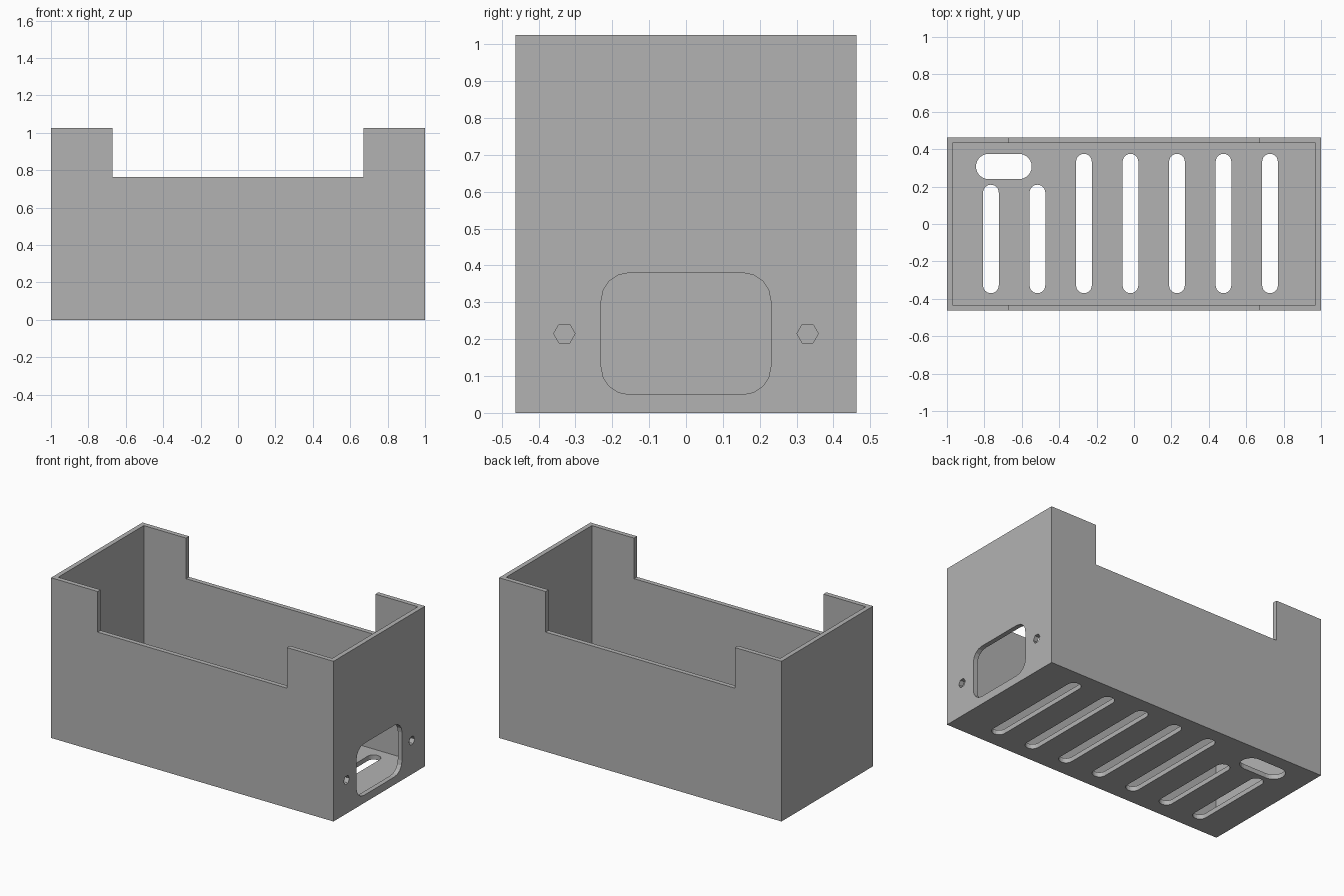
import bpy, bmesh
from math import sin, cos, pi
from mathutils import Vector

cube = bpy.data.objects.get("Cube")
if cube:
    bpy.data.objects.remove(cube, do_unlink=True)

W, D, H = 2.0, 0.925, 1.025      # outer size
WALL = 0.03

grey = bpy.data.materials.new("plain_grey")
grey.use_nodes = True
colour = (0.45, 0.45, 0.45, 1)
grey.diffuse_color = colour
grey.node_tree.nodes["Principled BSDF"].inputs["Base Color"].default_value = colour


def rounded(u0, u1, v0, v1, r, steps):
    """Outline of a rectangle with rounded corners."""
    corners = [(u1 - r, v1 - r), (u0 + r, v1 - r), (u0 + r, v0 + r), (u1 - r, v0 + r)]
    points = []
    for i, (u, v) in enumerate(corners):
        for s in range(steps + 1):
            a = (i + s / steps) * pi / 2
            p = (u + r * cos(a), v + r * sin(a))
            if not points or (Vector(p) - Vector(points[-1])).length > 1e-5:
                points.append(p)
    if (Vector(points[0]) - Vector(points[-1])).length < 1e-5:
        points.pop()
    return points


def rectangle(u0, u1, v0, v1):
    return [(u0, v0), (u1, v0), (u1, v1), (u0, v1)]


def prism(bm, outline, axis, a, b):
    """Extrude an outline from a to b along x, y or z."""
    place = {"x": lambda u, v: (a, u, v),
             "y": lambda u, v: (u, a, v),
             "z": lambda u, v: (u, v, a)}[axis]
    face = bm.faces.new([bm.verts.new(place(u, v)) for u, v in outline])
    top = bmesh.ops.extrude_face_region(bm, geom=[face])["geom"]
    step = Vector([(b - a) * (axis == k) for k in "xyz"])
    bmesh.ops.translate(bm, vec=step, verts=[g for g in top if isinstance(g, bmesh.types.BMVert)])


def make(name, solids):
    bm = bmesh.new()
    for solid in solids:
        prism(bm, *solid)
    bmesh.ops.recalc_face_normals(bm, faces=bm.faces)
    mesh = bpy.data.meshes.new(name)
    bm.to_mesh(mesh)
    bm.free()
    mesh.materials.append(grey)
    obj = bpy.data.objects.new(name, mesh)
    bpy.context.collection.objects.link(obj)
    return obj


box = make("enclosure_box", [(rectangle(-W / 2, W / 2, -D / 2, D / 2), "z", 0, H)])

# Hollow inside, open at the top
cavity = [(rectangle(-W / 2 + WALL, W / 2 - WALL, -D / 2 + WALL, D / 2 - WALL), "z", WALL, H + 0.2)]

# Wide notch through the front and back rims
notch = [(rectangle(-0.67, 0.67, 0.765, H + 0.1), "y", -0.6, 0.6)]

# Floor vents: two short, five long, and one sideways slot
vents = []
for i in range(7):
    x = -0.765 + i * 0.2487
    end = 0.21 if i < 2 else 0.375
    vents.append((rounded(x - 0.042, x + 0.042, -0.37, end, 0.0418, 6), "z", -0.1, 0.1))
vents.append((rounded(-0.845, -0.547, 0.24, 0.375, 0.067, 6), "z", -0.1, 0.1))

# Socket opening with a hexagonal screw hole on each side
socket = [(rounded(-0.23, 0.23, 0.05, 0.38, 0.075, 4), "x", 0.9, 1.1)]
for y in (-0.33, 0.33):
    hexagon = [(y + 0.029 * cos(k * pi / 3), 0.215 + 0.029 * sin(k * pi / 3)) for k in range(6)]
    socket.append((hexagon, "x", 0.9, 1.1))

cutters = []
for name, solids in (("cavity", cavity), ("rim_notch", notch), ("floor_vents", vents), ("socket", socket)):
    cutter = make(name + "_cutter", solids)
    cutter.hide_render = True
    cutters.append(cutter)
    mod = box.modifiers.new(name, "BOOLEAN")
    mod.operation = "DIFFERENCE"
    mod.solver = "EXACT"
    mod.object = cutter

# Bake the cuts and discard the cutters
graph = bpy.context.evaluated_depsgraph_get()
cut_mesh = bpy.data.meshes.new_from_object(box.evaluated_get(graph))
box.modifiers.clear()
box.data = cut_mesh
for cutter in cutters:
    bpy.data.objects.remove(cutter, do_unlink=True)
